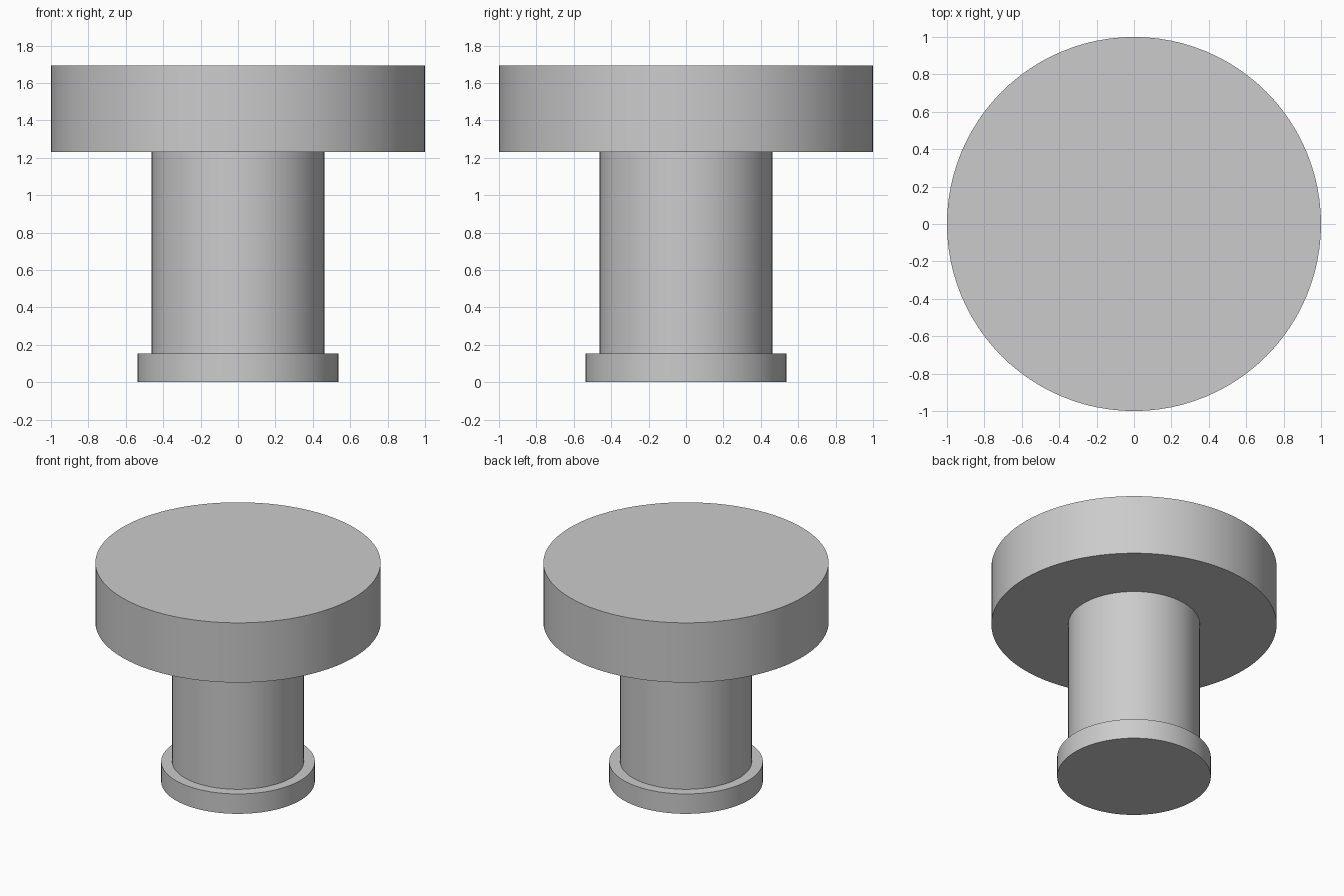
import bpy
import math

cube = bpy.data.objects.get("Cube")
if cube:
    bpy.data.objects.remove(cube, do_unlink=True)

# Plain grey finish
grey = bpy.data.materials.new("grey")
grey.use_nodes = True
colour = (0.6, 0.6, 0.6, 1)
grey.diffuse_color = colour
grey.node_tree.nodes["Principled BSDF"].inputs["Base Color"].default_value = colour

UNIT = 1 / 13  # head radius is 13 units


def disc(name, radius, bottom, top):
    """Upright cylinder with smooth sides and sharp rims."""
    bpy.ops.mesh.primitive_cylinder_add(
        vertices=96, radius=radius * UNIT, depth=(top - bottom) * UNIT,
        location=(0, 0, (bottom + top) / 2 * UNIT))
    part = bpy.context.object
    part.name = name
    part.data.materials.append(grey)
    bpy.ops.object.shade_smooth_by_angle(angle=math.radians(30))


# Foot collar, stem and wide head
disc("base_flange", 7, 0, 2)
disc("stem", 6, 2, 16)
disc("head", 13, 16, 22)
